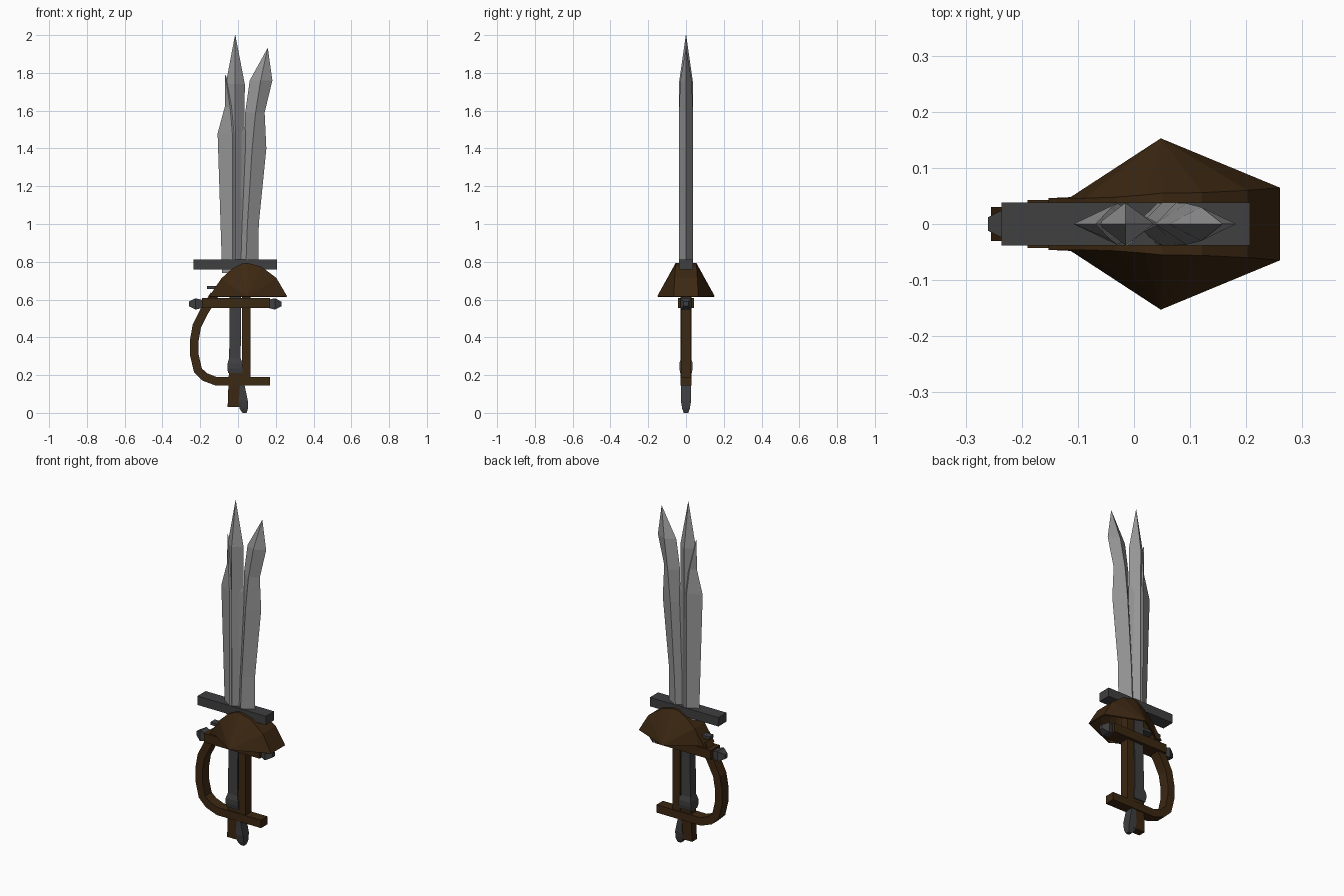
import bpy, bmesh
from mathutils import Vector

if "Cube" in bpy.data.objects:
    bpy.data.objects.remove(bpy.data.objects["Cube"])


def material(name, color):
    m = bpy.data.materials.new(name)
    m.diffuse_color = (*color, 1)
    m.use_nodes = True
    m.node_tree.nodes["Principled BSDF"].inputs["Base Color"].default_value = m.diffuse_color
    return m


STEEL = material("blade_steel", (0.31, 0.31, 0.31))
IRON = material("dark_iron", (0.05, 0.05, 0.053))
BROWN = material("brown_leather", (0.046, 0.021, 0.006))


def make(name, verts, faces, mat):
    bm = bmesh.new()
    vs = [bm.verts.new(v) for v in verts]
    for f in faces:
        bm.faces.new([vs[i] for i in f])
    bmesh.ops.recalc_face_normals(bm, faces=bm.faces)
    me = bpy.data.meshes.new(name)
    bm.to_mesh(me)
    bm.free()
    me.materials.append(mat)
    ob = bpy.data.objects.new(name, me)
    bpy.context.collection.objects.link(ob)
    return ob


def loft(name, rings, mat):
    """Skin a list of four-point rings and cap both ends."""
    faces = [(0, 1, 2, 3)]
    for r in range(len(rings) - 1):
        a = 4 * r
        for i in range(4):
            j = (i + 1) % 4
            faces.append((a + i, a + j, a + 4 + j, a + 4 + i))
    e = 4 * len(rings) - 4
    faces.append((e, e + 1, e + 2, e + 3))
    return make(name, [p for r in rings for p in r], faces, mat)


def blade(name, stations):
    """Diamond section from (z, left, ridge, right, half thickness)."""
    loft(name, [[(l, 0, z), (c, -t, z), (r, 0, z), (c, t, z)]
                for z, l, c, r, t in stations], STEEL)


def sweep(name, path, w, t, mat):
    """Rectangular bar along an xz path, t thick and 2*w deep."""
    pts = [Vector((x, 0, z)) for x, z in path]
    rings = []
    for i, p in enumerate(pts):
        d = (pts[min(i + 1, len(pts) - 1)] - pts[max(i - 1, 0)]).normalized()
        n = Vector((-d.z, 0, d.x)) * t / 2
        y = Vector((0, w, 0))
        rings.append([p + n + y, p + n - y, p - n - y, p - n + y])
    return loft(name, rings, mat)


def upright(name, stations, mat):
    """Vertical piece from (z, left, right, half depth)."""
    loft(name, [[(l, -w, z), (r, -w, z), (r, w, z), (l, w, z)]
                for z, l, r, w in stations], mat)


# Three interleaved blades
blade("straight_blade", [
    (0.74, -0.055, -0.013, 0.03, 0.038), (1.74, -0.065, -0.015, 0.036, 0.038),
    (2.0, -0.016, -0.015, -0.014, 0.001)])
blade("broad_blade", [
    (0.74, -0.084, -0.03, 0.035, 0.036), (1.48, -0.108, -0.03, 0.047, 0.037),
    (1.62, -0.07, -0.042, 0.0, 0.028), (1.79, -0.069, -0.068, -0.066, 0.001)])
blade("curved_blade", [
    (0.74, 0.0, 0.04, 0.108, 0.037), (1.0, 0.012, 0.05, 0.11, 0.038),
    (1.4, 0.036, 0.075, 0.15, 0.038), (1.59, 0.038, 0.093, 0.141, 0.037),
    (1.76, 0.062, 0.12, 0.182, 0.03), (1.93, 0.156, 0.157, 0.158, 0.001)])

# Upper and lower crossguards, the lower one with faceted iron tips
sweep("upper_crossguard", [(-0.236, 0.785), (0.207, 0.785)], 0.038, 0.052, IRON)
sweep("lower_crossguard", [(-0.19, 0.581), (0.17, 0.581)], 0.043, 0.052, BROWN)
for side, name in ((-1, "left_tip"), (1, "right_tip")):
    x0 = -0.015
    rings = []
    for dx, h in ((0.17, 0.02), (0.185, 0.024), (0.21, 0.03), (0.245, 0.012)):
        x = x0 + side * dx
        rings.append([(x, -h, 0.577 - h), (x, h, 0.577 - h),
                      (x, h, 0.577 + h), (x, -h, 0.577 + h)])
    loft(name, rings, IRON)
sweep("thumb_plate", [(-0.165, 0.663), (0.0, 0.663)], 0.02, 0.016, IRON)

# Hollow bell guard: a bent strip over the top with a fanned skirt each side
spine = [(-0.15, 0.615, 0.044), (-0.085, 0.71, 0.044), (-0.03, 0.76, 0.046),
         (0.02, 0.787, 0.05), (0.05, 0.79, 0.053), (0.12, 0.772, 0.054),
         (0.20, 0.713, 0.058), (0.257, 0.615, 0.063)]
verts, faces = [], []
n = len(spine)
for s in (-1, 1):
    verts += [(x, s * w, z) for x, z, w in spine]
verts += [(0.048, -0.149, 0.615), (0.048, 0.149, 0.615),
          (-0.112, -0.044, 0.615), (-0.112, 0.044, 0.615)]
for i in range(n - 1):
    faces.append((i, i + 1, n + i + 1, n + i))
for k in (0, 1):
    tip, heel, o = 2 * n + k, 2 * n + 2 + k, n * k
    faces += [(o, o + 1, heel), (heel, o + 1, tip)]
    faces += [(tip, o + i, o + i + 1) for i in range(1, n - 1)]
guard = make("bell_guard", verts, faces, BROWN)
mod = guard.modifiers.new("thickness", 'SOLIDIFY')
mod.thickness = 0.008
mod.offset = 0

# Knuckle bow running into the bar under the grips
sweep("knuckle_bow", [
    (-0.125, 0.625), (-0.18, 0.535), (-0.218, 0.46), (-0.232, 0.38),
    (-0.232, 0.31), (-0.212, 0.225), (-0.175, 0.19), (-0.115, 0.167),
    (0.17, 0.167)], 0.03, 0.046, BROWN)

# Grips side by side under the guard
upright("leather_grip", [(0.17, 0.02, 0.067, 0.027),
                         (0.78, 0.022, 0.067, 0.027)], BROWN)
upright("iron_grip", [
    (0.21, -0.052, 0.024, 0.03), (0.235, -0.057, 0.026, 0.035),
    (0.262, -0.055, 0.024, 0.035), (0.29, -0.047, 0.014, 0.027),
    (0.52, -0.044, 0.016, 0.025), (0.77, -0.044, 0.018, 0.025)], IRON)

# Pommels
upright("leather_pommel", [(0.03, -0.055, 0.022, 0.022),
                           (0.225, -0.048, 0.022, 0.024)], BROWN)
upright("iron_pommel", [
    (0.0, 0.024, 0.046, 0.012), (0.022, 0.008, 0.052, 0.02),
    (0.065, 0.005, 0.052, 0.027), (0.15, 0.01, 0.034, 0.026)], IRON)
